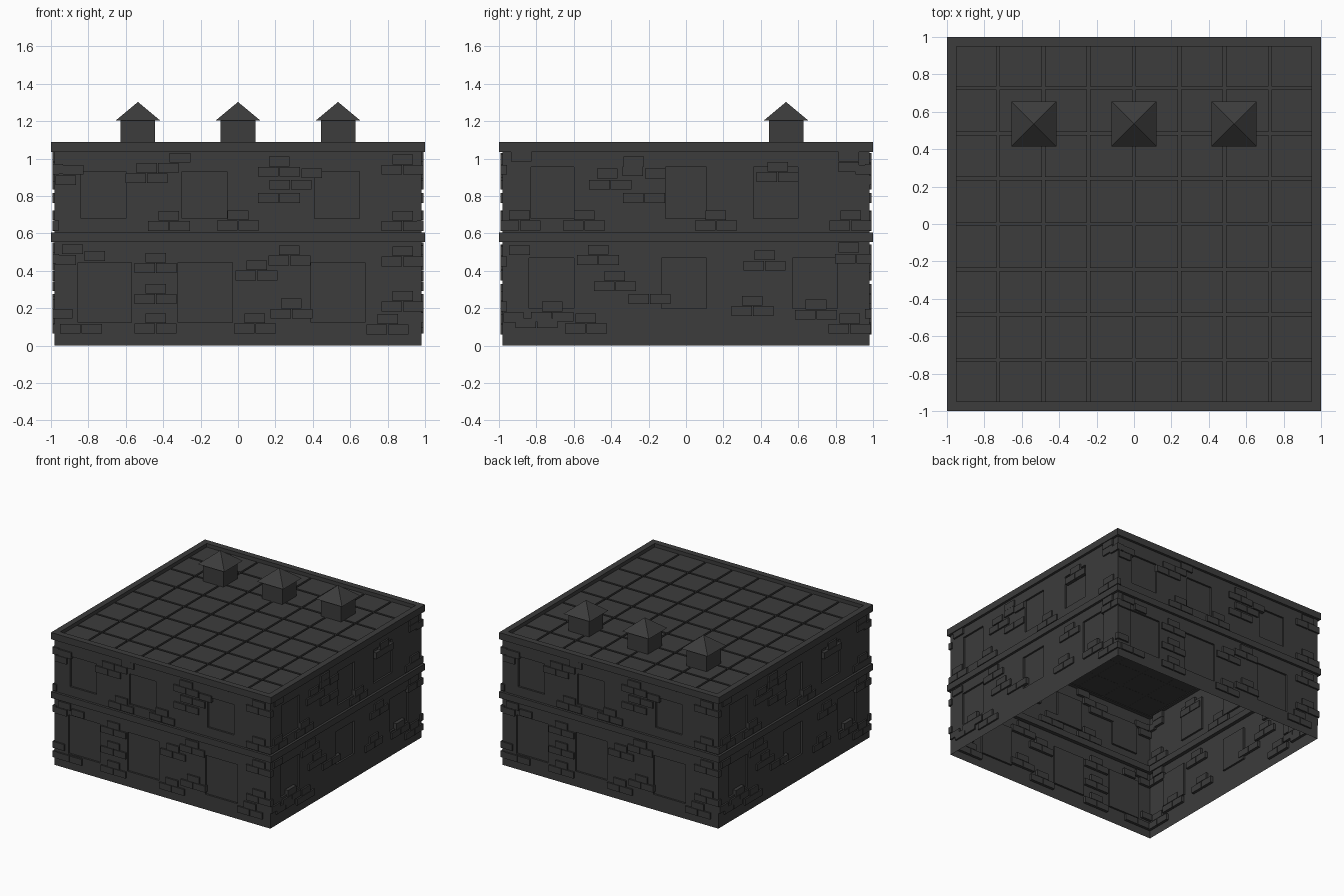
import bpy, bmesh, math
from mathutils import Matrix, Vector

if "Cube" in bpy.data.objects:
    bpy.data.objects.remove(bpy.data.objects["Cube"])

mat = bpy.data.materials.new("dark_grey")
mat.diffuse_color = (0.045, 0.045, 0.045, 1)
mat.use_nodes = True
mat.node_tree.nodes["Principled BSDF"].inputs["Base Color"].default_value = mat.diffuse_color


def finish(bm, name, turn=0):
    bmesh.ops.rotate(bm, verts=bm.verts, cent=(0, 0, 0), matrix=Matrix.Rotation(turn, 3, 'Z'))
    me = bpy.data.meshes.new(name)
    bm.to_mesh(me)
    bm.free()
    me.materials.append(mat)
    ob = bpy.data.objects.new(name, me)
    bpy.context.collection.objects.link(ob)
    return ob


def box(bm, lo, hi):
    lo, hi = Vector(lo), Vector(hi)
    m = Matrix.Translation((lo + hi) / 2) @ Matrix.Diagonal((*(hi - lo), 1))
    bmesh.ops.create_cube(bm, size=1, matrix=m)


def ring(name, inner, outer, z0, z1):
    """Square ring with open centre."""
    bm = bmesh.new()
    prof = [(inner, z0), (outer, z0), (outer, z1), (inner, z1)]
    signs = [(-1, -1), (1, -1), (1, 1), (-1, 1)]
    v = [[bm.verts.new((sx * r, sy * r, z)) for r, z in prof] for sx, sy in signs]
    for i in range(4):
        for k in range(4):
            a, b, l = v[i], v[(i + 1) % 4], (k + 1) % 4
            bm.faces.new((a[k], b[k], b[l], a[l]))
    finish(bm, name)


WALL, RECESS = 0.98, 0.015


def wall_strip(bm, z0, z1, wz0, wz1, windows):
    """One storey of thin wall with recessed window panels."""
    us = [-WALL] + [e for w in windows for e in w] + [WALL]
    zs = [z0, wz0, wz1, z1]

    def quad(pts):
        bm.faces.new([bm.verts.new(p) for p in pts])
    for j in range(len(us) - 1):
        for k in range(3):
            c = [(us[j], zs[k]), (us[j + 1], zs[k]), (us[j + 1], zs[k + 1]), (us[j], zs[k + 1])]
            if j % 2 and k == 1:
                quad([(u, -WALL + RECESS, z) for u, z in c])
                for i in range(4):
                    (u, z), (s, t) = c[i], c[(i + 1) % 4]
                    quad([(u, -WALL, z), (s, -WALL, t),
                          (s, -WALL + RECESS, t), (u, -WALL + RECESS, z)])
            else:
                quad([(u, -WALL, z) for u, z in c])


def brick_row(bm, u, z, n):
    for i in range(n):
        c = u + (i - (n - 1) / 2) * 0.115
        box(bm, (max(c - 0.055, -0.992), -0.993, z - 0.026),
            (min(c + 0.055, 0.992), -0.958, z + 0.026))


# Storey layouts: (z0, z1, window bottom, window top, window spans)
front_floors = [
    (0, .58, .125, .445, [(-.855, -.57), (-.32, -.03), (.39, .68)]),
    (.58, 1.05, .68, .93, [(-.84, -.6), (-.3, -.06), (.41, .65)])]
side_floors = [
    (0, .58, .2, .47, [(-.84, -.6), (-.13, .11), (.57, .81)]),
    (.58, 1.05, .68, .955, [(-.83, -.6), (-.11, .11), (.36, .6)])]

# Brick clusters: trios (one brick over two), pairs and singles
front_bricks = {
    "trio": [(.22, .985), (.88, .995), (-.37, .695), (0, .697), (.88, .695),
             (-.44, .47), (.275, .51), (.1, .43), (.88, .505), (-.44, .305),
             (.285, .225), (.88, .265), (.8, .142), (-.44, .147), (.09, .147)],
    "pair": [(-.43, .95), (-.49, .895), (.28, .86), (.22, .79), (-.84, .09)],
    "single": [(-.31, 1.005), (.395, .922), (-.88, .94), (-.92, .885), (-.99, .945),
               (-.885, .515), (-.765, .48), (-.92, .458), (-.94, .17)]}
side_bricks = {
    "trio": [(.49, .957), (-.89, .697), (-.545, .697), (.16, .697), (.88, .697),
             (-.47, .513), (-.38, .373), (.42, .483), (.355, .24), (.695, .22),
             (-.535, .147), (.875, .145), (-.715, .21)],
    "pair": [(-.405, .86), (-.225, .79), (-.195, .25), (-.8, .12), (.91, .465)],
    "single": [(-.88, 1.01), (-.28, .985), (-.42, .92), (-.285, .932), (-.165, .92),
               (.87, 1.01), (.87, .955), (.96, .94), (-.89, .51), (.87, .525),
               (-.92, .15)]}

# Four walls, opposite sides share a layout
for i, side in enumerate(["front", "right", "back", "left"]):
    floors, bricks = [(front_floors, front_bricks), (side_floors, side_bricks)][i % 2]
    turn = i * math.pi / 2
    bm = bmesh.new()
    for f in floors:
        wall_strip(bm, *f)
    bmesh.ops.remove_doubles(bm, verts=bm.verts, dist=1e-5)
    finish(bm, side + "_wall", turn)
    bm = bmesh.new()
    for u, z in bricks["trio"]:
        brick_row(bm, u, z, 1)
        brick_row(bm, u, z - 0.055, 2)
    for u, z in bricks["pair"]:
        brick_row(bm, u, z, 2)
    for u, z in bricks["single"]:
        brick_row(bm, u, z, 1)
    finish(bm, side + "_bricks", turn)

# Storey band and parapet
ring("storey_band", 0.95, 1.0, 0.553, 0.605)
ring("parapet", 0.95, 1.0, 1.035, 1.09)

# Roof deck and its square tiles
bm = bmesh.new()
bmesh.ops.create_grid(bm, x_segments=1, y_segments=1, size=0.97,
                      matrix=Matrix.Translation((0, 0, 1.042)))
finish(bm, "roof_deck")
bm = bmesh.new()
P, G, E = 0.2425, 0.008, 0.955
for i in range(-4, 4):
    for j in range(-4, 4):
        box(bm, (max(i * P + G, -E), max(j * P + G, -E), 1.041),
            (min((i + 1) * P - G, E), min((j + 1) * P - G, E), 1.06))
finish(bm, "roof_tiles")

# Chimneys with pyramid caps
for i, x in enumerate((-0.535, 0, 0.535)):
    bm = bmesh.new()
    box(bm, (x - .0925, .4425, 1.045), (x + .0925, .6275, 1.205))
    finish(bm, f"chimney_{i + 1}")
    bm = bmesh.new()
    bmesh.ops.create_cone(bm, cap_ends=True, segments=4, radius1=0.12 * math.sqrt(2), radius2=0,
                          depth=0.1, matrix=Matrix.Translation((x, .535, 1.253))
                          @ Matrix.Rotation(math.pi / 4, 4, 'Z'))
    finish(bm, f"chimney_cap_{i + 1}")
